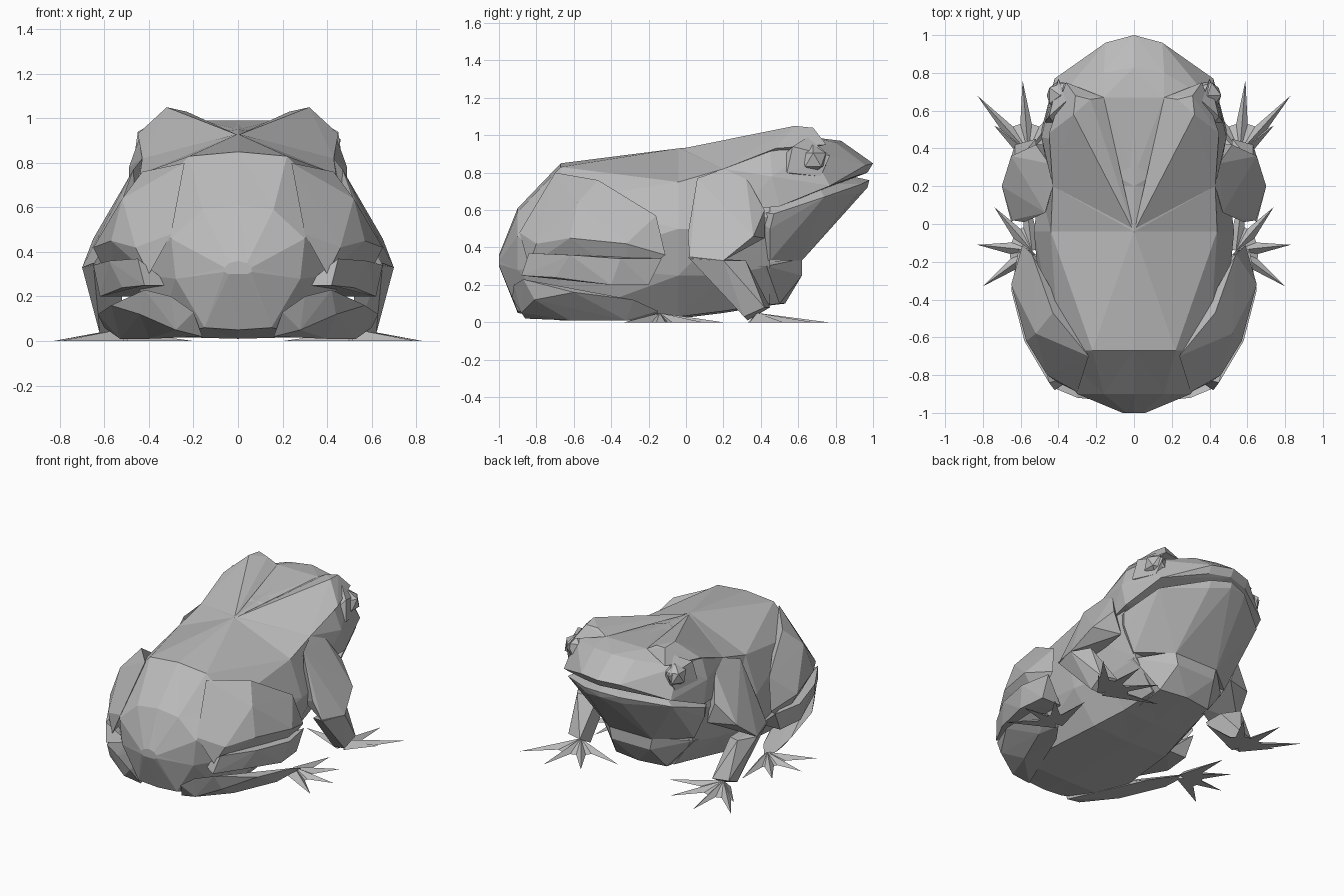
import bpy
import bmesh
from mathutils import Vector

default_cube = bpy.data.objects.get("Cube")
if default_cube:
    bpy.data.objects.remove(default_cube, do_unlink=True)

# One flat colour for the whole animal
skin = bpy.data.materials.new("grey_skin")
skin.use_nodes = True
skin.diffuse_color = (.5, .5, .5, 1)
skin.node_tree.nodes["Principled BSDF"].inputs["Base Color"].default_value = (.5, .5, .5, 1)


def finish(name, mesh_builder):
    """Turn a bmesh into a named, flat shaded object."""
    bmesh.ops.remove_doubles(mesh_builder, verts=mesh_builder.verts, dist=.001)
    bmesh.ops.recalc_face_normals(mesh_builder, faces=mesh_builder.faces)
    mesh = bpy.data.meshes.new(name)
    mesh_builder.to_mesh(mesh)
    mesh_builder.free()
    mesh.materials.append(skin)
    part = bpy.data.objects.new(name, mesh)
    bpy.context.scene.collection.objects.link(part)
    return part


def add_hull(mesh_builder, points):
    """Wrap a faceted convex volume around the points."""
    corners = [mesh_builder.verts.new(point) for point in points]
    result = bmesh.ops.convex_hull(mesh_builder, input=corners)
    unused = [item for item in result["geom_interior"] if isinstance(item, bmesh.types.BMVert)]
    bmesh.ops.delete(mesh_builder, geom=unused, context="VERTS")


def mirrored(points):
    """Add the opposite half of a point set."""
    return points + [(-x, y, z) for x, y, z in points if x > 0]


def central_part(name, points):
    builder = bmesh.new()
    add_hull(builder, mirrored(points))
    return finish(name, builder)


def paired_part(name, *volumes):
    """Build a part on both sides of the body."""
    for label, side in (("left", 1), ("right", -1)):
        builder = bmesh.new()
        for points in volumes:
            add_hull(builder, [(side * x, y, z) for x, y, z in points])
        finish(label + "_" + name, builder)


def toe(palm, tip, width):
    """Tapered claw-like toe, flat underneath."""
    palm, tip = Vector(palm), Vector(tip)
    forward = (tip - palm).normalized()
    across = Vector((-forward.y, forward.x, 0)) * width
    base = palm + forward * width
    return [palm - across, palm + across, base + across * .7, base - across * .7,
            palm + Vector((0, 0, width)), base + Vector((0, 0, width * .8)), tip]


def foot(name, palm, tips, width):
    """Fan of toes with short webbing between neighbours."""
    centre = Vector(palm)
    volumes = [toe(palm, tip, width) for tip in tips]
    web = [centre.lerp(Vector(tip), .42) for tip in tips]
    volumes.append([centre, centre + Vector((0, 0, width))] + web)
    paired_part(name, *volumes)


# Trunk: half cross-sections from belly to spine, lofted along the body
sections = {
    -1: ((0, .3), (.04, .3), (.06, .31), (.06, .33), (.04, .35), (0, .36)),
    -.9: ((0, .05), (.15, .06), (.28, .28), (.3, .46), (.16, .59), (0, .61)),
    -.67: ((0, .01), (.36, .02), (.47, .3), (.4, .65), (.22, .83), (0, .85)),
    -.04: ((0, .02), (.3, .03), (.47, .25), (.53, .5), (.44, .75), (0, .93)),
    .2: ((0, .05), (.25, .06), (.4, .25), (.5, .5), (.43, .82), (0, .95)),
    .45: ((0, .09), (.22, .1), (.36, .3), (.46, .57), (.42, .9), (0, .97)),
}
builder = bmesh.new()
rings = []
for y, half in sections.items():
    outline = list(half) + [(-x, z) for x, z in reversed(half[1:-1])]
    rings.append([builder.verts.new((x, y, z)) for x, z in outline])
for ring, following in zip(rings, rings[1:]):
    for i in range(len(ring)):
        j = (i + 1) % len(ring)
        builder.faces.new((ring[i], ring[j], following[j], following[i]))
builder.faces.new(rings[0])
builder.faces.new(rings[-1])
bmesh.ops.triangulate(builder, faces=builder.faces)
finish("trunk", builder)

# Head above the mouth
central_part("upper_head", [
    (0, 1, .85), (.15, .96, .84), (0, .97, .8), (.15, .93, .79), (.42, .77, .73),
    (.49, .5, .62), (0, .83, .97), (.16, .8, .96), (.16, .67, .99), (0, .67, .99),
    (.4, .66, .92), (.44, .45, .92), (.49, .46, .78), (0, .25, .95), (.43, .2, .82),
    (.46, .3, .6)])

# Broad lower jaw, with the throat dropping back to a rounded chest
central_part("lower_jaw", [
    (0, .98, .76), (0, .97, .72), (.14, .94, .74), (.14, .92, .69), (.41, .74, .67),
    (.48, .47, .58), (.46, .45, .5), (0, .62, .33), (.17, .62, .33), (.38, .45, .33),
    (0, .84, .79), (.3, .7, .74), (.4, .3, .6), (.3, .3, .33)])
central_part("chest", [
    (0, .62, .34), (.17, .62, .34), (.15, .62, .25), (0, .62, .25), (0, .53, .1),
    (.2, .5, .1), (.37, .43, .3), (.4, .2, .3), (.2, .2, .06)])

# Ridges running from the spine to the eyes, eyelids and faceted eyes
paired_part("brow", [
    (0, -.04, .925), (.16, .67, .99), (.23, .66, 1.03), (.32, .58, 1.05), (.31, .68, 1.04),
    (.43, .2, .82), (.45, .48, .93), (.36, .75, .95)])
paired_part("eyelid", [
    (.4, .5, .87), (.47, .54, .8), (.45, .57, .94), (.4, .77, .89), (.42, .72, .78),
    (.36, .65, .99), (.37, .7, .75)])
for label, side in (("left", 1), ("right", -1)):
    builder = bmesh.new()
    bmesh.ops.create_icosphere(builder, subdivisions=1, radius=.08)
    bmesh.ops.translate(builder, verts=builder.verts, vec=(side * .39, .68, .87))
    finish(label + "_eye", builder)

# Shoulders and front legs with bent elbows
paired_part("upper_arm", [
    (.43, .2, .82), (.47, .06, .77), (.58, .01, .47), (.65, .02, .34), (.7, .2, .33),
    (.65, .36, .46), (.52, .42, .6), (.45, .32, .78), (.45, .1, .4), (.46, .42, .45)])
paired_part("forearm", [
    (.65, .01, .35), (.7, .2, .33), (.63, .32, .33), (.52, .1, .3), (.52, .25, .3),
    (.62, .31, .03), (.52, .33, .01), (.63, .42, .08), (.52, .45, .08)])
foot("front_foot", (.56, .38, 0),
     [(.83, .68, 0), (.59, .76, 0), (.35, .68, 0), (.2, .48, 0), (.74, .52, 0)], .05)

# Folded hind legs: thigh, shin and long heel section
paired_part("thigh", [
    (.24, -.7, .8), (.43, -.47, .76), (.54, -.16, .57), (.59, -.11, .36), (.65, -.32, .42),
    (.57, -.62, .45), (.46, -.8, .42), (.3, -.89, .48), (.55, -.3, .22), (.4, -.84, .3),
    (.52, -.58, .64)])
paired_part("shin", [
    (.45, -.84, .37), (.58, -.62, .36), (.65, -.35, .34), (.61, -.13, .34), (.6, -.2, .2),
    (.62, -.4, .2), (.52, -.7, .24), (.42, -.88, .25), (.3, -.8, .25), (.45, -.2, .2)])
paired_part("heel", [
    (.42, -.87, .23), (.3, -.92, .2), (.2, -.93, .13), (.28, -.88, .05), (.16, -.86, .02),
    (.44, -.81, .12), (.57, -.6, .16), (.63, -.28, .12), (.6, -.15, .06), (.5, -.16, .01),
    (.4, -.3, .01), (.4, -.62, .01), (.53, -.32, .01)])
foot("hind_foot", (.54, -.14, 0),
     [(.58, .2, 0), (.74, .09, 0), (.83, -.11, 0), (.8, -.33, 0)], .05)
